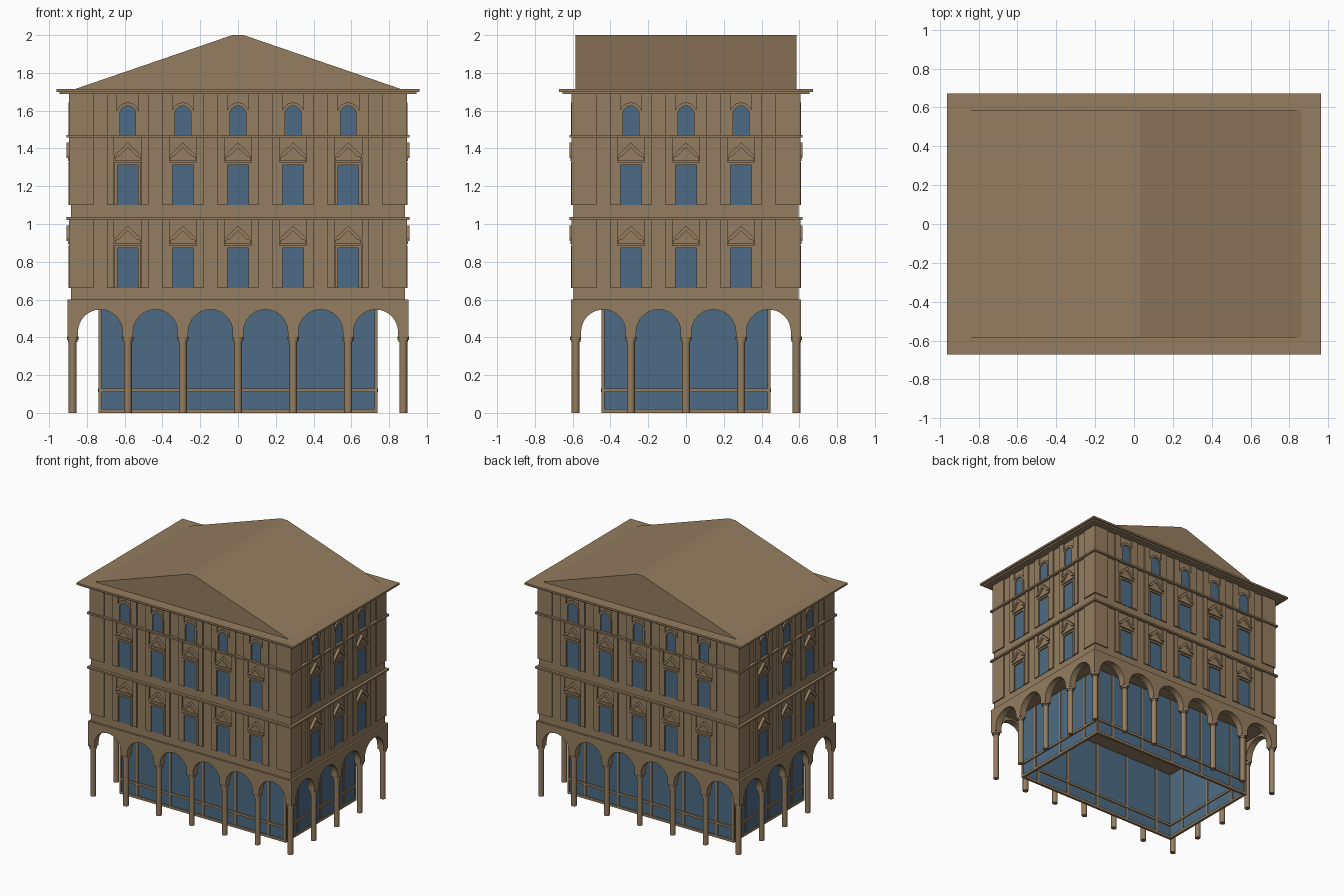
import bpy, bmesh, math
from mathutils import Matrix, Vector

if "Cube" in bpy.data.objects:
    bpy.data.objects.remove(bpy.data.objects["Cube"])

def material(name, rgb):
    m = bpy.data.materials.new(name)
    m.diffuse_color = (*rgb, 1)
    m.use_nodes = True
    m.node_tree.nodes["Principled BSDF"].inputs["Base Color"].default_value = m.diffuse_color
    return m

STONE = material("brown stone", (0.30, 0.205, 0.115))
GLASS = material("blue glass", (0.073, 0.148, 0.232))

S = 0.2917                      # bay spacing
BX, BY = 0.885, 0.595           # half size of the main wall
STOREYS = [(0.66, 1.022), (1.10, 1.458), (1.472, 1.69)]

# four facades: (rotation, wall distance, half width, window count)
SIDES = [(0, BY, BX, 5), (90, BX, BY, 3), (180, BY, BX, 5), (270, BX, BY, 3)]

def finish(name, bm, mat, smooth=False):
    bmesh.ops.recalc_face_normals(bm, faces=bm.faces)
    me = bpy.data.meshes.new(name)
    bm.to_mesh(me)
    bm.free()
    me.materials.append(mat)
    ob = bpy.data.objects.new(name, me)
    bpy.context.collection.objects.link(ob)
    if smooth:
        bpy.context.view_layer.objects.active = ob
        ob.select_set(True)
        bpy.ops.object.shade_smooth_by_angle(angle=math.radians(40))
        ob.select_set(False)
    return ob

def prism(bm, side, pts, w0, w1):
    """Extrude a (u, z) outline from w0 to w1 outward of a facade."""
    rot = Matrix.Rotation(math.radians(side[0]), 3, 'Z')
    rings = [[bm.verts.new(rot @ Vector((u, -(side[1] + w), z))) for u, z in pts] for w in (w0, w1)]
    n = len(pts)
    bm.faces.new(rings[0])
    bm.faces.new(rings[1])
    for i in range(n):
        j = (i + 1) % n
        bm.faces.new((rings[0][i], rings[0][j], rings[1][j], rings[1][i]))

def rect(u0, u1, z0, z1):
    return [(u0, z0), (u1, z0), (u1, z1), (u0, z1)]

def box(bm, x, y, z0, z1, cx=0, cy=0):
    m = Matrix.Translation((cx, cy, (z0 + z1) / 2)) @ Matrix.Diagonal((2 * x, 2 * y, z1 - z0, 1))
    bmesh.ops.create_cube(bm, size=1, matrix=m)

def arch(c, r, z0, zc, n=16):
    """Arch outline from lower left over the top to lower right."""
    top = [(c - r * math.cos(math.pi * i / n), zc + r * math.sin(math.pi * i / n)) for i in range(n + 1)]
    return [(c - r, z0)] + top + [(c + r, z0)]

# main wall block
bm = bmesh.new()
box(bm, BX, BY, 0.56, 1.70)
finish("main_walls", bm, STONE)

# string courses and eaves cornice
bm = bmesh.new()
for z0, z1 in ((1.022, 1.036), (1.458, 1.472)):
    box(bm, 0.908, 0.618, z0, z1)
finish("string_courses", bm, STONE)
bm = bmesh.new()
box(bm, 0.945, 0.655, 1.688, 1.70)
box(bm, 0.962, 0.672, 1.70, 1.715)
finish("eaves_cornice", bm, STONE)

# gable roof with the ridge running front to back
bm = bmesh.new()
prism(bm, (0, 0, 0, 0), [(-0.87, 1.712), (0.87, 1.712), (0.03, 2.0), (-0.03, 2.0)], -0.585, 0.585)
finish("gable_roof", bm, STONE)

# raised corner piers
bm = bmesh.new()
for z0, z1 in STOREYS:
    for sx in (-1, 1):
        for sy in (-1, 1):
            box(bm, 0.065, 0.065, z0, z1, sx * 0.83, sy * 0.54)
finish("corner_piers", bm, STONE)

# arcade walls with round arches
bm = bmesh.new()
for side in SIDES:
    bays = side[3] + 1
    long = bays == 6
    half = 0.902 if long else 0.609
    outer = 0.015 if long else 0.016
    pts = [(-half, 0.60), (-half, 0.40)]
    for i in range(bays):
        pts += arch((i - (bays - 1) / 2) * S, S / 2 - 0.028, 0.40, 0.429)
    pts += [(half, 0.40), (half, 0.60)]
    prism(bm, side, pts, outer - 0.055, outer)
finish("arcade_walls", bm, STONE)

# columns with capitals
bm = bmesh.new()
for i in range(-3, 4):
    for j in range(-2, 3):
        if abs(i) == 3 or abs(j) == 2:
            for r, z0, z1 in ((0.021, 0, 0.385), (0.025, 0.375, 0.387), (0.030, 0.387, 0.405)):
                m = Matrix.Translation((i * S, j * S * 1.002, (z0 + z1) / 2))
                bmesh.ops.create_cone(bm, cap_ends=True, segments=16, radius1=r, radius2=r,
                                      depth=z1 - z0, matrix=m)
finish("arcade_columns", bm, STONE, smooth=True)

# ground floor glazing: four glass walls, open underneath
GX, GY = 0.73, 0.44
glaze, frame = bmesh.new(), bmesh.new()
for side in SIDES:
    long = side[3] == 5
    half, dist = (GX, GY) if long else (GY, GX)
    g = (side[0], dist)
    prism(glaze, g, rect(-half, half, 0.005, 0.562), -0.004, 0)
    prism(frame, g, rect(-half, half, 0, 0.02), -0.012, 0.008)
    prism(frame, g, rect(-half, half, 0.11, 0.128), -0.012, 0.01)
    k = side[3] // 2
    for i in range(-k, k + 1):
        prism(frame, g, rect(i * S - 0.009, i * S + 0.009, 0, 0.562), -0.010, 0.006)
for sx in (-1, 1):
    for sy in (-1, 1):
        box(frame, 0.008, 0.008, 0, 0.562, sx * GX, sy * GY)
finish("shop_glazing", glaze, GLASS)
finish("shop_frames", frame, STONE)

# upper windows: glass, surrounds, pediments and flanking pilasters
panes, surrounds, pediments, pilasters = [bmesh.new() for _ in range(4)]
for side in SIDES:
    k = side[3] // 2
    for i in range(-k, k + 1):
        c = i * S
        for n, (z0, z1) in enumerate(STOREYS):
            inner = 0.072 if n < 2 else 0.056
            for s in (-1, 1):
                a, b = sorted((c + s * inner, c + s * 0.109))
                prism(pilasters, side, rect(a, b, z0, z1), -0.01, 0.01)
            if n < 2:
                t = z0 + 0.213
                prism(panes, side, rect(c - 0.055, c + 0.055, z0, t), -0.004, 0.003)
                prism(surrounds, side,
                      [(c - 0.071, z0), (c - 0.071, t + 0.014), (c + 0.071, t + 0.014), (c + 0.071, z0),
                       (c + 0.055, z0), (c + 0.055, t), (c - 0.055, t), (c - 0.055, z0)], -0.01, 0.013)
                # lintel, raking ring and sunk middle of the pediment
                p = t + 0.02
                prism(pediments, side, rect(c - 0.068, c + 0.068, p, p + 0.017), -0.01, 0.016)
                prism(pediments, side,
                      [(c - 0.073, p + 0.017), (c - 0.073, p + 0.028), (c, p + 0.098), (c + 0.073, p + 0.028),
                       (c + 0.073, p + 0.017), (c + 0.046, p + 0.026), (c, p + 0.072), (c - 0.046, p + 0.026)],
                      -0.01, 0.022)
                prism(pediments, side, [(c - 0.07, p + 0.017), (c + 0.07, p + 0.017), (c, p + 0.085)],
                      -0.01, 0.010)
            else:
                prism(panes, side, arch(c, 0.042, z0, 1.583), -0.004, 0.003)
                prism(surrounds, side, arch(c, 0.058, z0, 1.585) + arch(c, 0.042, z0, 1.583)[::-1],
                      -0.01, 0.013)
finish("window_panes", panes, GLASS)
finish("window_surrounds", surrounds, STONE)
finish("window_pediments", pediments, STONE)
finish("window_pilasters", pilasters, STONE)
